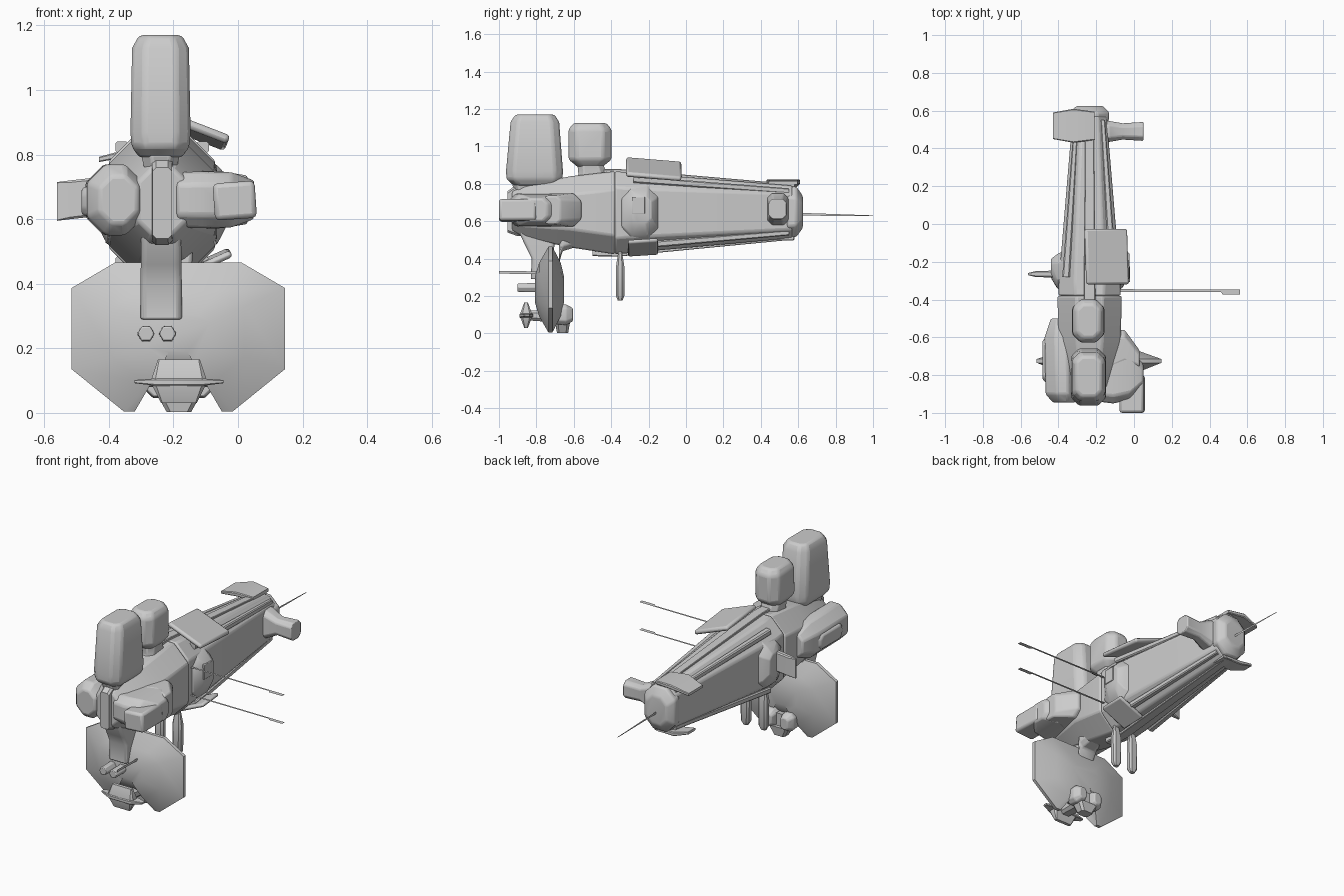
import bpy, bmesh, math
from mathutils import Vector, Matrix

CX, CZ = -0.235, 0.645   # hull axis


def finish(name, bm, bevel=0.0, angle=35):
    bmesh.ops.recalc_face_normals(bm, faces=bm.faces[:])
    me = bpy.data.meshes.new(name)
    bm.to_mesh(me)
    bm.free()
    ob = bpy.data.objects.new(name, me)
    bpy.context.collection.objects.link(ob)
    if bevel:
        m = ob.modifiers.new("bevel", "BEVEL")
        m.width, m.segments, m.limit_method = bevel, 2, "ANGLE"
    for p in me.polygons:
        p.use_smooth = True
    me.set_sharp_from_angle(angle=math.radians(angle))
    return ob


def loft(name, axis, sections, ch=0.35, bevel=0.0):
    """Chamfered-rectangle rings (t, u, v, half_u, half_v) joined along an axis."""
    put = {"X": lambda t, u, v: (t, u, v), "Y": lambda t, u, v: (u, t, v),
           "Z": lambda t, u, v: (u, v, t)}[axis]
    bm = bmesh.new()
    rings = []
    for t, u, v, a, b in sections:
        c = ch * min(a, b) * 1.3
        pts = [(a, b - c), (a - c, b), (c - a, b), (-a, b - c),
               (-a, c - b), (c - a, -b), (a - c, -b), (a, c - b)]
        rings.append([bm.verts.new(put(t, u + p, v + q)) for p, q in pts])
    for r, s in zip(rings, rings[1:]):
        for i in range(8):
            bm.faces.new((r[i], r[(i + 1) % 8], s[(i + 1) % 8], s[i]))
    bm.faces.new(rings[0])
    bm.faces.new(rings[-1])
    return finish(name, bm, bevel)


def box(name, x, y, z, bevel=0.01, rot=(0, 0, 0)):
    """Box from (min, max) ranges, optionally turned about its centre."""
    bm = bmesh.new()
    bmesh.ops.create_cube(bm, size=1)
    bm.transform(Matrix.Diagonal((x[1] - x[0], y[1] - y[0], z[1] - z[0], 1)))
    ob = finish(name, bm, bevel)
    ob.location = [sum(r) / 2 for r in (x, y, z)]
    ob.rotation_euler = [math.radians(a) for a in rot]
    return ob


def sheet(name, pts):
    """Thin ribbon face."""
    bm = bmesh.new()
    bm.faces.new([bm.verts.new(p) for p in pts])
    return finish(name, bm)


# main fuselage, nose and tail collar
loft("rear_hull", "Y", [(-0.38, CX, CZ, 0.165, 0.222), (-0.30, CX, CZ, 0.163, 0.215),
                        (0.57, CX, 0.65, 0.09, 0.14)], 0.4, 0.01)
loft("nose_hull", "Y", [(-0.93, CX, 0.655, 0.075, 0.105), (-0.86, CX, 0.65, 0.11, 0.14),
                        (-0.62, CX, 0.65, 0.165, 0.19), (-0.38, CX, CZ, 0.17, 0.222)], 0.45, 0.01)
loft("tail_collar", "Y", [(0.54, CX, 0.65, 0.10, 0.135), (0.59, CX, 0.65, 0.105, 0.135),
                          (0.625, CX, 0.65, 0.07, 0.085)], 0.45, 0.01)
loft("nose_keel", "Y", [(-0.955, CX, 0.65, 0.03, 0.11), (-0.90, CX, 0.66, 0.032, 0.14),
                        (-0.78, CX, 0.66, 0.032, 0.14)], 0.3)
for s, nm in ((1, "top"), (-1, "bottom")):
    loft(nm + "_spine", "Y", [(-0.50, CX, CZ + s * 0.21, 0.03, 0.022),
                              (-0.36, CX, CZ + s * 0.222, 0.03, 0.012),
                              (0.58, CX, 0.65 + s * 0.138, 0.022, 0.01)], 0.2)
    for dx in (-1, 1):
        loft(nm + "_rail", "Y", [(-0.28, CX + dx * 0.125, CZ + s * 0.178, 0.02, 0.018),
                                 (0.55, CX + dx * 0.07, 0.65 + s * 0.112, 0.012, 0.014)], 0.3)

# side blisters, with a recess plate on the right and a fin on the left
for s, nm in ((-1, "left"), (1, "right")):
    loft(nm + "_blister", "X", [(CX + s * 0.13, -0.25, 0.645, 0.11, 0.15),
                                (CX + s * 0.172, -0.25, 0.645, 0.09, 0.12),
                                (CX + s * 0.205, -0.235, 0.66, 0.05, 0.07)], 0.4, 0.006)
box("hatch", (-0.04, -0.025), (-0.29, -0.22), (0.64, 0.73), 0.003)
loft("left_fin", "X", [(-0.56, -0.265, 0.655, 0.006, 0.06), (-0.52, -0.265, 0.66, 0.016, 0.06),
                       (-0.43, -0.265, 0.67, 0.018, 0.06)], 0.3)

# two dorsal towers on necks
loft("front_tower", "Z", [(0.79, -0.24, -0.80, 0.065, 0.12), (0.825, -0.24, -0.81, 0.09, 0.15),
                          (0.87, -0.24, -0.81, 0.093, 0.152), (1.13, -0.24, -0.808, 0.088, 0.13),
                          (1.17, -0.24, -0.808, 0.066, 0.105)], 0.35, 0.012)
loft("front_neck", "Z", [(0.68, -0.24, -0.81, 0.05, 0.08), (0.735, -0.24, -0.82, 0.045, 0.09),
                         (0.80, -0.24, -0.82, 0.06, 0.11)], 0.4, 0.006)
loft("rear_tower", "Z", [(0.885, -0.242, -0.513, 0.05, 0.06), (0.93, -0.242, -0.513, 0.086, 0.115),
                         (1.09, -0.242, -0.513, 0.082, 0.115), (1.125, -0.242, -0.513, 0.06, 0.088)], 0.4, 0.012)
loft("rear_neck", "Z", [(0.80, -0.24, -0.51, 0.06, 0.09), (0.85, -0.24, -0.50, 0.055, 0.075),
                        (0.90, -0.24, -0.51, 0.06, 0.07)], 0.4, 0.006)

# nose side pods
loft("left_pod", "Y", [(-0.945, -0.37, 0.66, 0.06, 0.075), (-0.90, -0.38, 0.66, 0.088, 0.11),
                       (-0.60, -0.385, 0.66, 0.088, 0.11), (-0.50, -0.39, 0.66, 0.05, 0.07)], 0.5, 0.01)
loft("left_pod_cap", "X", [(-0.485, -0.72, 0.655, 0.10, 0.04), (-0.44, -0.72, 0.655, 0.15, 0.055)], 0.4, 0.008)
loft("right_pod", "X", [(-0.19, -0.76, 0.66, 0.18, 0.085), (-0.11, -0.79, 0.66, 0.16, 0.088),
                        (-0.02, -0.80, 0.66, 0.13, 0.085), (0.05, -0.80, 0.66, 0.06, 0.06)], 0.35, 0.01)
loft("right_pod_wing", "X", [(-0.14, -0.68, 0.66, 0.12, 0.09), (-0.05, -0.66, 0.66, 0.10, 0.088),
                             (0.03, -0.72, 0.66, 0.05, 0.075)], 0.35, 0.008)
box("right_pod_block", (-0.075, 0.055), (-1.0, -0.80), (0.60, 0.715), 0.015, (0, -4, 0))

# keel strut and shield
loft("keel_strut", "Z", [(0.29, -0.238, -0.765, 0.064, 0.065), (0.40, -0.238, -0.765, 0.064, 0.06),
                         (0.46, -0.238, -0.78, 0.063, 0.075), (0.535, -0.238, -0.79, 0.062, 0.10),
                         (0.58, -0.238, -0.79, 0.06, 0.11)], 0.15, 0.006)
half = [(0.197, 0.465), (0.33, 0.387), (0.33, 0.135), (0.168, 0.004), (0.135, 0.004), (0.10, 0.08)]
outline = half + [(-x, z) for x, z in reversed(half)]
bm = bmesh.new()
rings = []
for k, y in ((0.3, -0.808), (0.62, -0.785), (1, -0.735), (1, -0.715), (0.62, -0.67), (0.3, -0.652)):
    rings.append([bm.verts.new((-0.185 + k * x, y, 0.235 + k * (z - 0.235))) for x, z in outline])
for r, q in zip(rings, rings[1:]):
    for i in range(12):
        bm.faces.new((r[i], r[(i + 1) % 12], q[(i + 1) % 12], q[i]))
bm.faces.new(rings[0])
bm.faces.new(rings[-1])
finish("shield", bm, 0, 50)

# twin barrels
for x in (-0.285, -0.218):
    bm = bmesh.new()
    bmesh.ops.create_cone(bm, cap_ends=True, segments=6, radius1=0.028, radius2=0.026, depth=0.13,
                          matrix=Matrix.Translation((x, -0.835, 0.245)) @ Matrix.Rotation(math.pi / 2, 4, "X")
                          @ Matrix.Rotation(math.pi / 6, 4, "Z"))
    finish("barrel", bm, 0.004)

# chin unit below the shield, with its rear pods
loft("chin_unit", "Z", [(0.03, -0.183, -0.855, 0.055, 0.01), (0.09, -0.183, -0.855, 0.085, 0.032),
                        (0.105, -0.183, -0.855, 0.085, 0.032), (0.165, -0.183, -0.855, 0.065, 0.01)], 0.3)
loft("chin_fin", "X", [(-0.32, -0.85, 0.097, 0.012, 0.005), (-0.25, -0.855, 0.095, 0.036, 0.012),
                       (-0.115, -0.855, 0.095, 0.036, 0.012), (-0.045, -0.85, 0.097, 0.012, 0.005)], 0.3)
loft("chin_stem", "Y", [(-0.85, -0.183, 0.095, 0.035, 0.025), (-0.64, -0.183, 0.095, 0.05, 0.04)], 0.4)
loft("chin_base", "Z", [(0.003, -0.183, -0.66, 0.038, 0.03), (0.06, -0.183, -0.66, 0.07, 0.04)], 0.3)
for s in (-1, 1):
    loft("rear_pod", "Y", [(-0.70, -0.183 + s * 0.06, 0.10, 0.04, 0.05),
                           (-0.64, -0.183 + s * 0.06, 0.10, 0.042, 0.055),
                           (-0.605, -0.183 + s * 0.055, 0.10, 0.025, 0.035)], 0.4, 0.006)
loft("shield_mount", "Y", [(-0.68, -0.21, 0.42, 0.06, 0.05), (-0.66, -0.21, 0.49, 0.07, 0.05),
                           (-0.56, -0.21, 0.52, 0.06, 0.05)], 0.4, 0.008)

# hanging skids
for x in (-0.28, -0.16):
    loft("skid", "Z", [(0.175, x, -0.352, 0.015, 0.012), (0.20, x, -0.352, 0.028, 0.022),
                       (0.36, x, -0.352, 0.03, 0.022), (0.45, x, -0.352, 0.015, 0.008)], 0.4)

# angled hull plates
box("upper_plate", (-0.265, -0.025), (-0.32, -0.025), (0.864, 0.892), 0.012, (-5, 21, 0))
box("lower_plate", (-0.20, -0.015), (-0.31, -0.15), (0.449, 0.471), 0.01, (4, -24, 0))

# tail plates and outrigger
loft("tail_top_plate", "X", [(-0.43, 0.52, 0.785, 0.07, 0.008), (-0.32, 0.52, 0.81, 0.09, 0.013),
                             (-0.21, 0.52, 0.805, 0.075, 0.01)], 0.3)
loft("tail_bottom_plate", "X", [(-0.41, 0.53, 0.535, 0.035, 0.008), (-0.32, 0.53, 0.51, 0.05, 0.012),
                                (-0.19, 0.53, 0.51, 0.045, 0.01)], 0.3)
loft("tail_outrigger", "X", [(-0.21, 0.50, 0.66, 0.075, 0.08), (-0.13, 0.49, 0.665, 0.055, 0.085),
                             (-0.06, 0.49, 0.665, 0.043, 0.05), (0.05, 0.49, 0.665, 0.05, 0.055)], 0.35, 0.006)

# flat antennas
for z in (0.73, 0.56):
    sheet("side_antenna", [(-0.10, -0.345, z), (-0.10, -0.36, z), (0.46, -0.36, z), (0.47, -0.373, z),
                           (0.56, -0.373, z), (0.56, -0.348, z)])
sheet("tail_antenna", [(CX, 0.60, 0.645), (CX, 0.60, 0.63), (CX, 1.0, 0.627), (CX, 1.0, 0.631)])
sheet("front_antenna", [(-0.12, -1.0, 0.335), (-0.12, -1.0, 0.32), (-0.12, -0.72, 0.315), (-0.12, -0.72, 0.33)])
